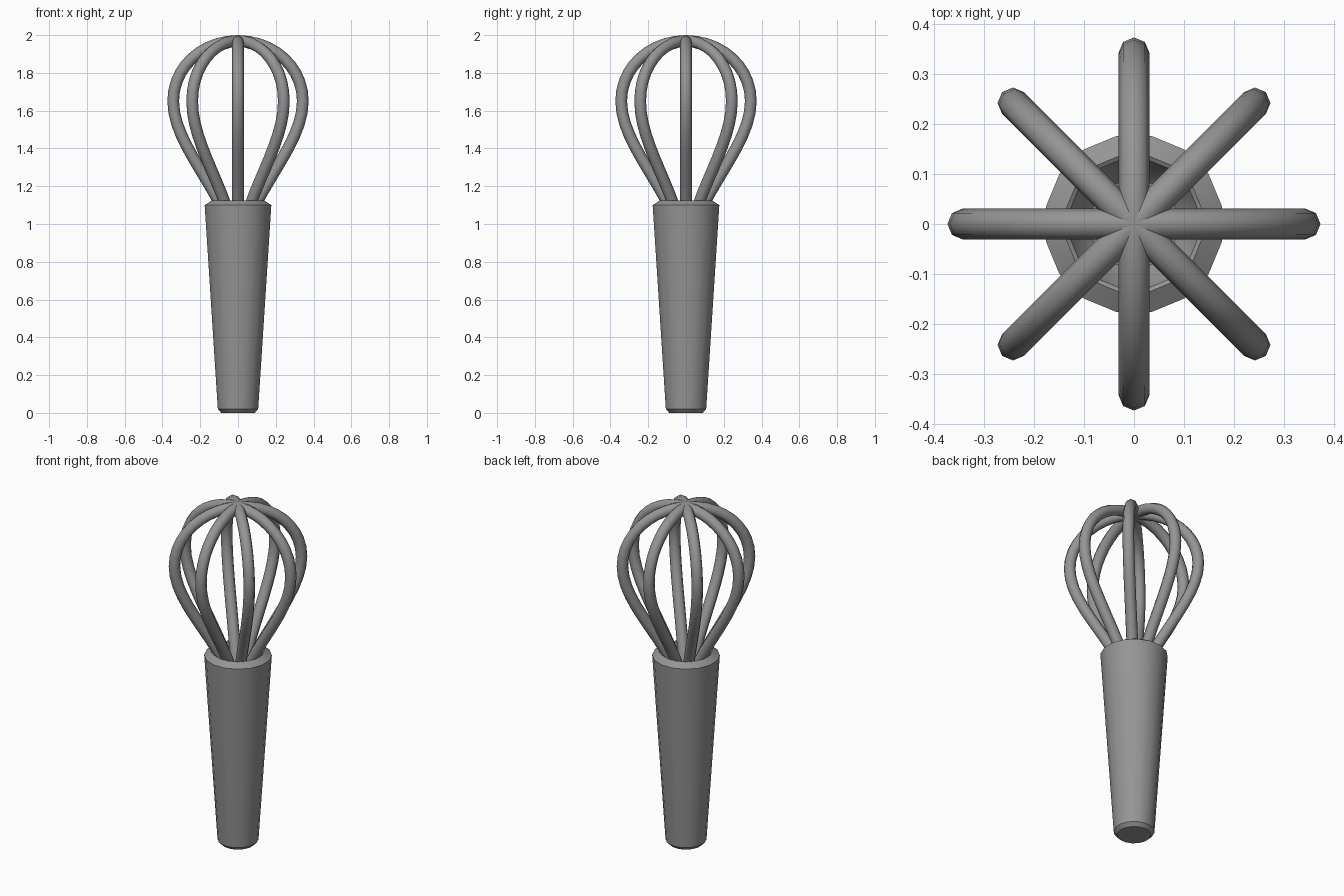
import bpy, bmesh, math

cube = bpy.data.objects.get("Cube")
if cube:
    bpy.data.objects.remove(cube)

GREY = (0.3, 0.3, 0.3, 1)
mat = bpy.data.materials.new("plain_grey")
mat.use_nodes = True
mat.diffuse_color = GREY
mat.node_tree.nodes["Principled BSDF"].inputs["Base Color"].default_value = GREY


def shade(obj, angle):
    bpy.ops.object.select_all(action='DESELECT')
    obj.select_set(True)
    bpy.context.view_layer.objects.active = obj
    bpy.ops.object.shade_smooth_by_angle(angle=math.radians(angle))


def lathe(name, profile, sides):
    """Spin a radius/height profile into a closed solid."""
    bm = bmesh.new()
    rings = []
    for r, z in profile:
        angles = [2 * math.pi * (i + 0.5) / sides for i in range(sides)]
        rings.append([bm.verts.new((r * math.cos(a), r * math.sin(a), z)) for a in angles])
    for low, high in zip(rings, rings[1:]):
        for i in range(sides):
            j = (i + 1) % sides
            bm.faces.new((low[i], low[j], high[j], high[i]))
    bm.faces.new(rings[0][::-1])
    bm.faces.new(rings[-1])
    mesh = bpy.data.meshes.new(name)
    bm.to_mesh(mesh)
    bm.free()
    mesh.materials.append(mat)
    obj = bpy.data.objects.new(name, mesh)
    bpy.context.collection.objects.link(obj)
    shade(obj, 30)


def wire_loop(name, angle):
    """One round wire arching from the handle over the top and back."""
    # Right half: point, handle towards the top, handle towards the base
    half = [((0.06, 1.03), (0.15, 1.25), (0.05, 1.0)),
            ((0.343, 1.65), (0.343, 1.83), (0.343, 1.45))]
    top = ((0, 1.969), (-0.19, 1.969), (0.19, 1.969))
    mirrored = [tuple((-x, z) for x, z in (p, base, up)) for p, up, base in reversed(half)]
    points = half + [top] + mirrored

    curve = bpy.data.curves.new(name, 'CURVE')
    curve.dimensions = '3D'
    curve.bevel_depth = 0.031
    curve.bevel_resolution = 2
    curve.resolution_u = 10
    curve.use_fill_caps = True
    spline = curve.splines.new('BEZIER')
    spline.bezier_points.add(len(points) - 1)
    for bp, (co, ahead, behind) in zip(spline.bezier_points, points):
        bp.handle_left_type = bp.handle_right_type = 'FREE'
        bp.co = (co[0], 0, co[1])
        bp.handle_right = (ahead[0], 0, ahead[1])
        bp.handle_left = (behind[0], 0, behind[1])
    curve.materials.append(mat)
    obj = bpy.data.objects.new(name, curve)
    bpy.context.collection.objects.link(obj)
    obj.rotation_euler.z = angle
    bpy.ops.object.select_all(action='DESELECT')
    obj.select_set(True)
    bpy.context.view_layer.objects.active = obj
    bpy.ops.object.convert(target='MESH')
    shade(bpy.context.object, 60)


# Tapered handle with chamfered ends and a hollow socket in the top
lathe("handle", [(0.09, 0), (0.109, 0.02), (0.18, 1.1), (0.14, 1.125),
                 (0.132, 1.12), (0.112, 1.07), (0.09, 1.045)], 16)

# Four crossing wire loops
for i in range(4):
    wire_loop(f"wire_loop_{i + 1}", i * math.pi / 4)
